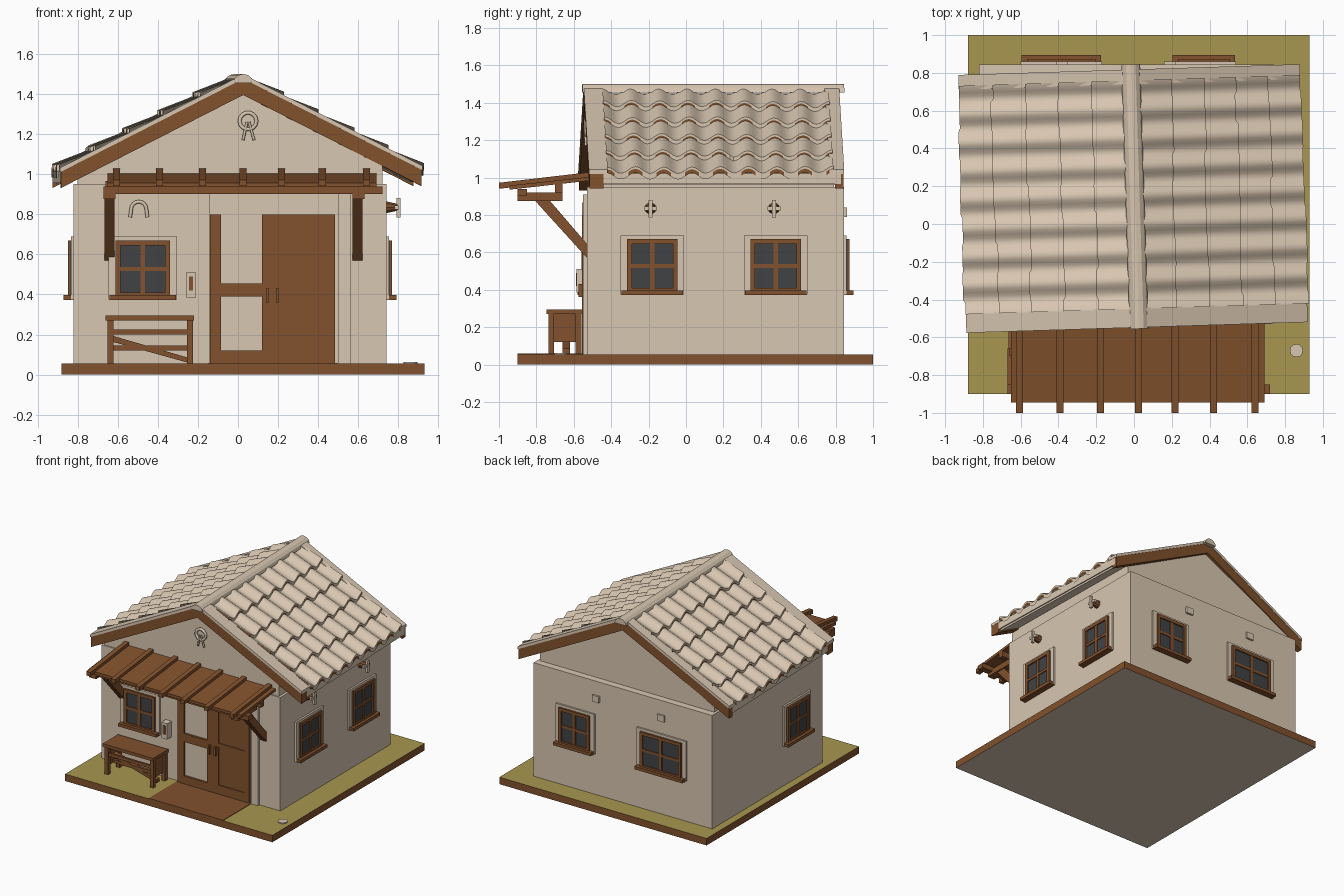
import bpy, bmesh, math, random
from mathutils import Matrix, Vector

if "Cube" in bpy.data.objects:
    bpy.data.objects.remove(bpy.data.objects["Cube"])

random.seed(4)


def material(name, rgb):
    m = bpy.data.materials.new(name)
    m.diffuse_color = (*rgb, 1)
    m.use_nodes = True
    m.node_tree.nodes["Principled BSDF"].inputs["Base Color"].default_value = m.diffuse_color
    return m


CREAM = material("cream plaster", (0.69, 0.57, 0.44))
BROWN = material("brown wood", (0.225, 0.083, 0.026))
GREEN = material("grass green", (0.39, 0.305, 0.078))
GLASS = material("dark glass", (0.052, 0.055, 0.06))
I4 = Matrix.Identity(4)


def finish(bm, name, mats, M=I4, rule=None, fix=True):
    if fix:
        bmesh.ops.recalc_face_normals(bm, faces=bm.faces)
    if rule:
        for f in bm.faces:
            f.normal_update()
            f.material_index = rule(f.normal)
    bm.transform(M)
    me = bpy.data.meshes.new(name)
    bm.to_mesh(me)
    bm.free()
    for m in mats:
        me.materials.append(m)
    ob = bpy.data.objects.new(name, me)
    bpy.context.collection.objects.link(ob)
    return ob


def boxes(name, items, mat, M=I4, rule=None):
    """Each item is x0, x1, y0, y1, z0, z1."""
    bm = bmesh.new()
    for x0, x1, y0, y1, z0, z1 in items:
        size = Matrix.Diagonal((x1 - x0, y1 - y0, z1 - z0, 1))
        mid = Matrix.Translation(((x0 + x1) / 2, (y0 + y1) / 2, (z0 + z1) / 2))
        bmesh.ops.create_cube(bm, size=1, matrix=mid @ size)
    return finish(bm, name, mat if isinstance(mat, list) else [mat], M, rule)


def prism(name, pts, axis, t0, t1, mat, M=I4, rule=None):
    """Extrude a profile along x (points are y,z) or y (points are x,z)."""
    bm = bmesh.new()
    put = (lambda t, p: (t, *p)) if axis == 'x' else (lambda t, p: (p[0], t, p[1]))
    a, b = ([bm.verts.new(put(t, p)) for p in pts] for t in (t0, t1))
    bm.faces.new(a)
    bm.faces.new(b[::-1])
    for i in range(len(pts)):
        j = (i + 1) % len(pts)
        bm.faces.new((a[i], a[j], b[j], b[i]))
    return finish(bm, name, mat if isinstance(mat, list) else [mat], M, rule)


def tube(name, pts, r, mat, closed=False):
    cu = bpy.data.curves.new(name, 'CURVE')
    cu.dimensions = '3D'
    cu.bevel_depth, cu.bevel_resolution = r, 1
    cu.use_fill_caps = True
    sp = cu.splines.new('POLY')
    sp.points.add(len(pts) - 1)
    for p, co in zip(sp.points, pts):
        p.co = (*co, 1)
    sp.use_cyclic_u = closed
    cu.materials.append(mat)
    bpy.context.collection.objects.link(bpy.data.objects.new(name, cu))


# ground slab, path, pebble
boxes("ground_slab", [(-.88, .93, -.9, 1, 0, .055)], [BROWN, GREEN, CREAM],
      rule=lambda n: 1 if n.z > .5 else 2 if n.z < -.5 else 0)
boxes("path", [(-.15, .5, -.9, -.53, .05, .059)], BROWN)
bm = bmesh.new()
bmesh.ops.create_cone(bm, cap_ends=True, segments=12, radius1=.035, radius2=.035, depth=.008)
finish(bm, "pebble", [CREAM], Matrix.Translation((.86, -.67, .059)))

# walls and gable
boxes("walls", [(-.82, .74, -.53, .845, .05, .95)], CREAM)
prism("gable", [(-.8, .94), (.72, .94), (.72, 1.06), (.01, 1.42), (-.8, .99)], 'y', -.52, .79, CREAM)
boxes("wall_brackets", [(.16, .22, .84, .86, .79, .84), (-.41, -.35, .84, .86, .79, .84)], CREAM)

# roof: slopes are described by the distance u from the ridge line
APEX, RX, SLOPE = 1.48, .005, .51
TURN = (Matrix.Translation((0, .13, 0)) @ Matrix.Rotation(math.radians(1.8), 4, 'Z')
        @ Matrix.Translation((0, -.13, 0)))


def slope_bar(name, s, u1, hi, lo, y0, y1, mat, u0=0, rule=None):
    P = lambda u, o: (RX + s * u, APEX - SLOPE * u + o)
    prism(name, [P(u0, hi), P(u1, hi), P(u1, lo), P(u0, lo)], 'y', y0, y1, mat, TURN, rule)


def tile_rows(name, s, u_end, rows=5, waves=8, seg=8):
    bm = bmesh.new()
    y0, y1, u0 = -.45, .76, .03
    step = (u_end - u0) / rows
    for r in range(rows):
        jit = [random.uniform(-.008, .008) for _ in range(waves + 1)]
        cols = []
        for i in range(waves * seg + 1):
            t = i / seg
            h = .5 + .5 * math.cos(2 * math.pi * t)
            ub = u0 + (r + 1) * step + jit[int(t + .5)] + .008
            pts = [(u0 + r * step, -.02 + .035 * h), (ub, .035 * h + .002),
                   (ub, .035 * h - .01), (ub, .035 * h - .03)]
            cols.append(([bm.verts.new((RX + s * u, y0 + (y1 - y0) * t / waves, APEX - SLOPE * u + o))
                          for u, o in pts], h))
        for (a, ha), (b, hb) in zip(cols, cols[1:]):
            for k in range(3):
                q = (a[k], a[k + 1], b[k + 1], b[k])
                f = bm.faces.new(q if s > 0 else q[::-1])
                f.material_index = 1 if k == 2 and ha + hb > 1.1 else 0
    ob = finish(bm, name, [CREAM, BROWN], TURN, fix=False)
    bpy.ops.object.select_all(action='DESELECT')
    ob.select_set(True)
    bpy.context.view_layer.objects.active = ob
    bpy.ops.object.shade_smooth_by_angle(angle=math.radians(35))


for s, side, ue in ((1, "right", .89), (-1, "left", .91)):
    slope_bar(side + "_roof_deck", s, ue - .02, -.03, -.075, -.53, .8, [BROWN, CREAM],
              rule=lambda n: 1 if n.z < .5 and abs(n.y) < .5 else 0)
    slope_bar(side + "_eave", s, ue, -.005, -.06, -.47, .8, CREAM, u0=ue - .03)
    slope_bar(side + "_front_barge", s, ue, 0, -.085, -.545, -.47, BROWN)
    slope_bar(side + "_back_barge", s, ue, 0, -.085, .77, .815, BROWN)
    slope_bar(side + "_front_trim", s, ue + .004, .018, -.004, -.548, -.445, CREAM)
    slope_bar(side + "_back_trim", s, ue + .004, .018, -.004, .74, .818, CREAM)
    tile_rows(side + "_roof_tiles", s, ue)
arc = [(RX + .05 * math.cos(a), 1.455 + .045 * math.sin(a)) for a in (math.pi * i / 6 for i in range(7))]
prism("ridge_cap", arc, 'y', -.555, .845, CREAM, TURN)


# windows: local x runs along the wall, local -y points outwards
def window(name, x, y, angle, w=.27, z0=.385, z1=.67):
    M = Matrix.Translation((x, y, 0)) @ Matrix.Rotation(math.radians(angle), 4, 'Z')
    h, b, zm = w / 2, .025, (z0 + z1) / 2
    boxes(name + "_surround", [(-h - .035, h + .035, -.014, .01, z0 - .01, z1 + .02)], CREAM, M)
    boxes(name + "_glass", [(-h, h, -.018, .01, z0, z1)], GLASS, M)
    boxes(name + "_frame", [(-h, -h + b, -.028, 0, z0, z1), (h - b, h, -.028, 0, z0, z1),
                            (-h, h, -.028, 0, z1 - b, z1), (-h, h, -.028, 0, z0, z0 + b),
                            (-.012, .012, -.025, 0, z0, z1), (-h, h, -.025, 0, zm - .01, zm + .01)], BROWN, M)
    boxes(name + "_sill", [(-h - .03, h + .03, -.05, 0, z0 - .012, z0 + .012)], BROWN, M)


window("front_window", -.475, -.53, 0)
window("right_window_front", .74, -.18, 90)
window("right_window_back", .74, .48, 90)
window("left_window", -.82, -.2, -90)
window("back_window_wide", -.385, .845, 180, .36)
window("back_window_narrow", .37, .845, 180)

# door with its surround
boxes("door_surround", [(-.145, .5, -.538, -.52, .055, .9), (.5, .56, -.55, -.52, .055, .91)], CREAM)
boxes("door_left_leaf", [(-.14, -.085, -.555, -.53, .055, .8), (-.14, .12, -.555, -.53, .39, .455),
                         (-.14, .12, -.555, -.53, .055, .12)], BROWN)
boxes("door_right_leaf", [(.12, .485, -.55, -.53, .055, .8), (.12, .22, -.557, -.53, .055, .8),
                          (.445, .485, -.557, -.53, .055, .8), (.12, .485, -.557, -.53, .76, .8),
                          (.12, .485, -.557, -.53, .43, .46), (.12, .485, -.557, -.53, .055, .13)], BROWN)
boxes("door_handles", [(.14, .155, -.575, -.55, .36, .43), (.19, .205, -.575, -.55, .36, .43)], BROWN)

# porch canopy
prism("canopy_deck", [(-.945, .935), (-.5, .985), (-.5, 1.005), (-.945, .957)], 'x', -.65, .69, BROWN)
for i, x in enumerate((-.605, -.385, -.175, .015, .22, .43, .65)):
    skew = random.uniform(-.01, .01)
    prism(f"canopy_rafter_{i + 1}", [(-1, .94), (-.46, 1.0), (-.46, 1.035), (-1, .972)],
          'x', x - .018 + skew, x + .018 + skew, BROWN)
boxes("canopy_beams", [(-.67, .72, -.9, -.85, .9, .938), (-.66, .69, -.7, -.66, .92, .965),
                       (-.67, -.61, -.9, -.66, .875, .92), (.57, .63, -.9, -.66, .875, .92)], BROWN)
for side, x in (("left", -.665), ("right", .57)):
    prism(side + "_canopy_brace", [(-.82, .89), (-.74, .89), (-.525, .64), (-.525, .565)],
          'x', x, x + .05, BROWN)

# bench
boxes("bench_top", [(-.66, -.22, -.745, -.555, .27, .295)], BROWN)
legs = [(x, x + .03, y, y + .03, .055, .275) for x in (-.65, -.255) for y in (-.735, -.59)]
boxes("bench_legs", legs, BROWN)
boxes("bench_rails", [(-.64, -.24, -.73, -.715, .2, .225), (-.64, -.24, -.585, -.57, .2, .225),
                      (-.64, -.63, -.72, -.58, .12, .27), (-.25, -.24, -.72, -.58, .12, .27),
                      (-.64, -.24, -.66, -.64, .12, .145)], BROWN)
prism("bench_brace", [(-.63, .165), (-.25, .06), (-.25, .085), (-.63, .195)], 'y', -.66, -.62, BROWN)

# wall lamps on the right side
for i, y in enumerate((-.19, .47)):
    bm = bmesh.new()
    bmesh.ops.create_cone(bm, cap_ends=True, segments=10, radius1=.032, radius2=.018, depth=.06)
    finish(bm, f"lamp_stem_{i + 1}", [BROWN],
           Matrix.Translation((.765, y, .835)) @ Matrix.Rotation(math.pi / 2, 4, 'Y'))
    boxes(f"lamp_bracket_{i + 1}", [(.79, .81, y - .01, y + .01, .785, .88),
                                    (.78, .8, y - .035, y + .035, .825, .845)], CREAM)

# small front decorations
boxes("post_box", [(-.26, -.21, -.585, -.53, .385, .51)], CREAM)
boxes("post_box_slot", [(-.245, -.225, -.589, -.58, .42, .49)], BROWN)
ring = [(.05 + .042 * math.cos(a), -.535, 1.265 + .042 * math.sin(a))
        for a in (math.tau * i / 14 for i in range(14))]
tube("gable_ring", ring, .011, CREAM, True)
tube("ring_ribbon_left", [(.045, -.54, 1.26), (.025, -.535, 1.17)], .007, CREAM)
tube("ring_ribbon_right", [(.055, -.54, 1.26), (.08, -.535, 1.17)], .007, CREAM)
shoe = [(-.495 + .038 * math.cos(a), -.545, .825 + .038 * math.sin(a))
        for a in (math.pi * i / 8 for i in range(9))]
tube("wall_horseshoe", [(-.452, -.545, .785)] + shoe + [(-.538, -.545, .785)], .01, CREAM)
